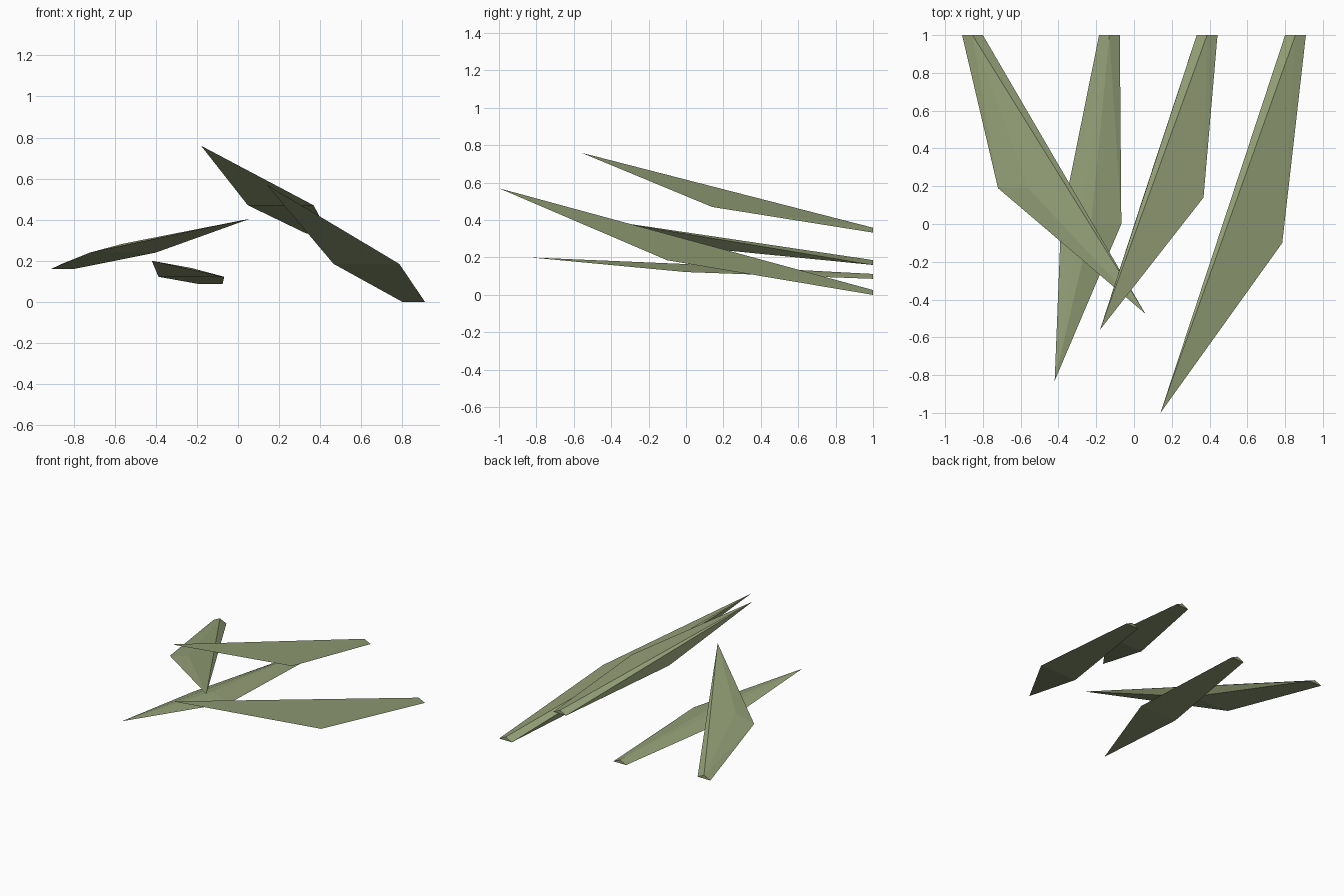
import bpy
import bmesh
from mathutils import Vector

cube = bpy.data.objects.get("Cube")
if cube:
    bpy.data.objects.remove(cube, do_unlink=True)

# Single leaf colour
green = bpy.data.materials.new("olive green")
green.use_nodes = True
colour = (0.29, 0.34, 0.18, 1.0)
green.diffuse_color = colour
bsdf = green.node_tree.nodes["Principled BSDF"]
bsdf.inputs["Base Color"].default_value = colour
bsdf.inputs["Roughness"].default_value = 0.8


def section(centre, half_width, height):
    """Triangular cross-section: two lower corners and a top ridge."""
    c = Vector(centre)
    return [c + Vector((-half_width, 0, 0)),
            c + Vector((half_width, 0, 0)),
            c + Vector((0, 0, height))]


def blade(name, tip, middle, base):
    """Faceted grass blade: a pointed tip, a wide middle and a cut base."""
    bm = bmesh.new()
    points = [Vector(tip)] + section(middle, 0.16, 0.043) + section(base, 0.055, 0.026)
    for p in points:
        bm.verts.new(p)
    hull = bmesh.ops.convex_hull(bm, input=bm.verts[:])
    inner = [v for v in hull["geom_interior"] if isinstance(v, bmesh.types.BMVert)]
    bmesh.ops.delete(bm, geom=inner, context="VERTS")
    bmesh.ops.recalc_face_normals(bm, faces=bm.faces[:])
    mesh = bpy.data.meshes.new(name)
    bm.to_mesh(mesh)
    bm.free()
    mesh.materials.append(green)
    obj = bpy.data.objects.new(name, mesh)
    bpy.context.collection.objects.link(obj)


# Four blades sharing one shape, leaning towards the front
blade("lower_left_blade", (0.14, -1.0, 0.57), (0.625, -0.10, 0.185), (0.855, 1, 0.0))
blade("upper_left_blade", (-0.18, -0.56, 0.76), (0.208, 0.14, 0.47), (0.387, 1, 0.333))
blade("low_middle_blade", (-0.42, -0.83, 0.20), (-0.227, 0.0, 0.122), (-0.13, 1, 0.086))
blade("right_blade", (0.06, -0.475, 0.405), (-0.56, 0.19, 0.24), (-0.855, 1, 0.16))
